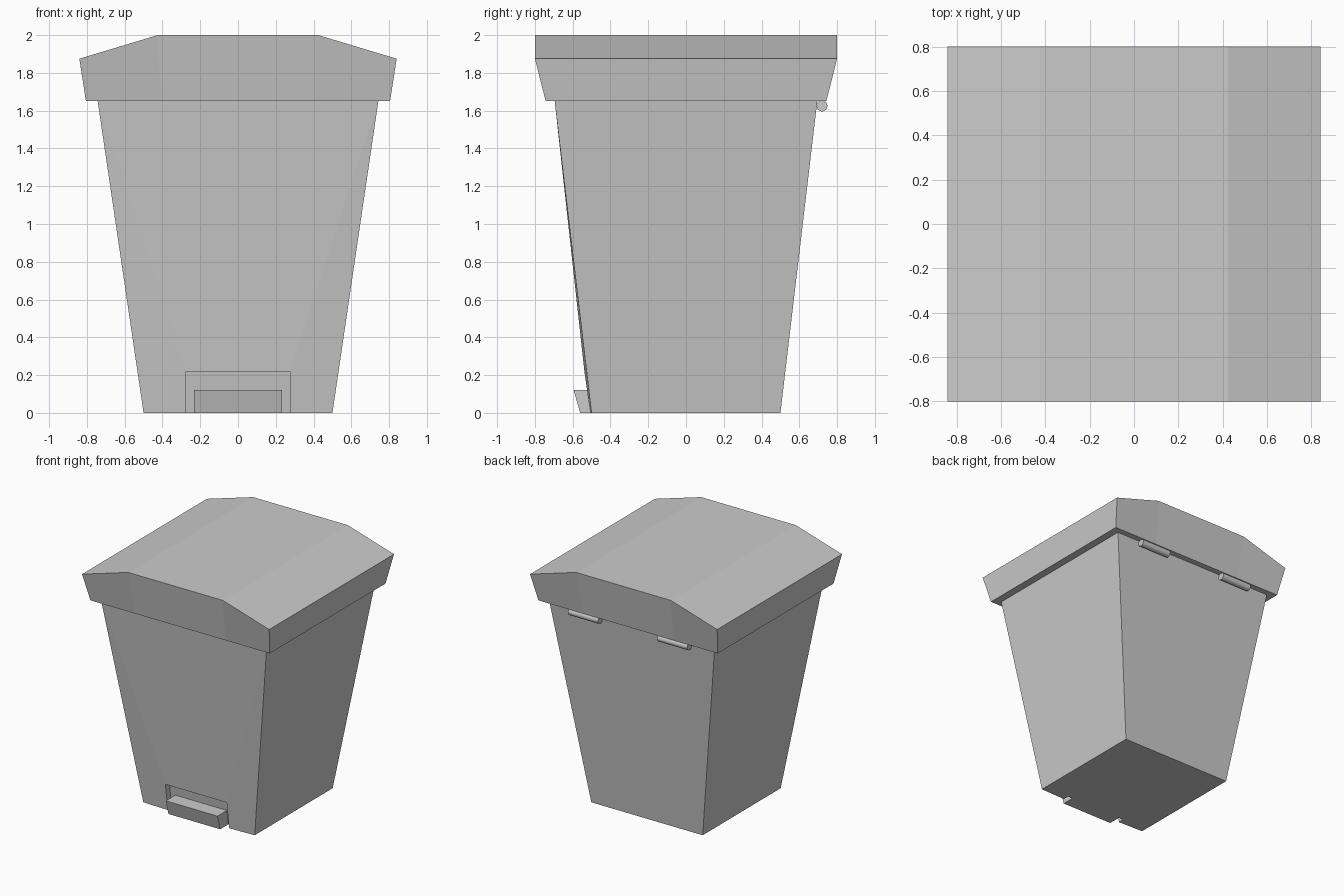
import bpy, math

if "Cube" in bpy.data.objects:
    bpy.data.objects.remove(bpy.data.objects["Cube"])


def make_mesh(name, verts, faces):
    me = bpy.data.meshes.new(name)
    me.from_pydata(verts, [], faces)
    me.update()
    ob = bpy.data.objects.new(name, me)
    bpy.context.collection.objects.link(ob)
    return ob


# Tapered bin body with a shallow pedal recess in the front wall
D = 0.05  # recess depth
rim = [(-0.275, -0.507, 0), (0.275, -0.507, 0), (0.275, -0.538, 0.22), (-0.275, -0.538, 0.22)]
corners = [(-0.5, -0.5), (0.5, -0.5), (0.5, 0.5), (-0.5, 0.5)]
tops = [(-0.743, -0.695), (0.743, -0.695), (0.743, 0.695), (-0.743, 0.695)]
verts = [(x, y, 0) for x, y in corners] + [(x, y, 1.65) for x, y in tops]
verts += rim + [(x, y + D, z) for x, y, z in rim]
make_mesh("bin_body", verts, [
    (0, 8, 11, 4), (9, 1, 5, 10), (11, 10, 5, 4),           # front wall around recess
    (12, 13, 14, 15), (8, 12, 15, 11), (13, 9, 10, 14), (11, 15, 14, 10),  # recess
    (1, 2, 6, 5), (2, 3, 7, 6), (3, 0, 4, 7),               # side and back walls
    (4, 5, 6, 7), (0, 3, 2, 1, 9, 13, 12, 8),               # top and floor
])

# Lid: four columns across x, front and back, flared outward
low = [-0.805, -0.407, 0.407, 0.805]
high = [(-0.84, 1.875), (-0.425, 2.0), (0.425, 2.0), (0.84, 1.875)]
verts = []
for s in (-1, 1):
    verts += [(x, s * 0.743, 1.65) for x in low]
    verts += [(x, s * 0.8, z) for x, z in high]
faces = [(0, 4, 12, 8), (3, 11, 15, 7), (0, 8, 9, 10, 11, 3, 2, 1)]
for i in range(3):
    faces += [(i, i + 1, i + 5, i + 4), (i + 9, i + 8, i + 12, i + 13),
              (i + 4, i + 5, i + 13, i + 12)]
make_mesh("lid", verts, faces)

# Foot pedal, wedge profile swept across x
profile = [(-0.56, 0), (-0.595, 0.12), (-0.46, 0.12), (-0.45, 0)]
verts = [(x, y, z) for x in (-0.232, 0.232) for y, z in profile]
faces = [(0, 1, 2, 3), (7, 6, 5, 4)]
faces += [(i, i + 4, (i + 1) % 4 + 4, (i + 1) % 4) for i in range(4)]
make_mesh("foot_pedal", verts, faces)

# Two hinge barrels at the back
for side, x in (("left", -0.4), ("right", 0.4)):
    bpy.ops.mesh.primitive_cylinder_add(vertices=16, radius=0.029, depth=0.27,
                                        location=(x, 0.72, 1.625),
                                        rotation=(0, math.pi / 2, 0))
    bpy.context.object.name = "hinge_" + side
    bpy.ops.object.shade_smooth_by_angle()
